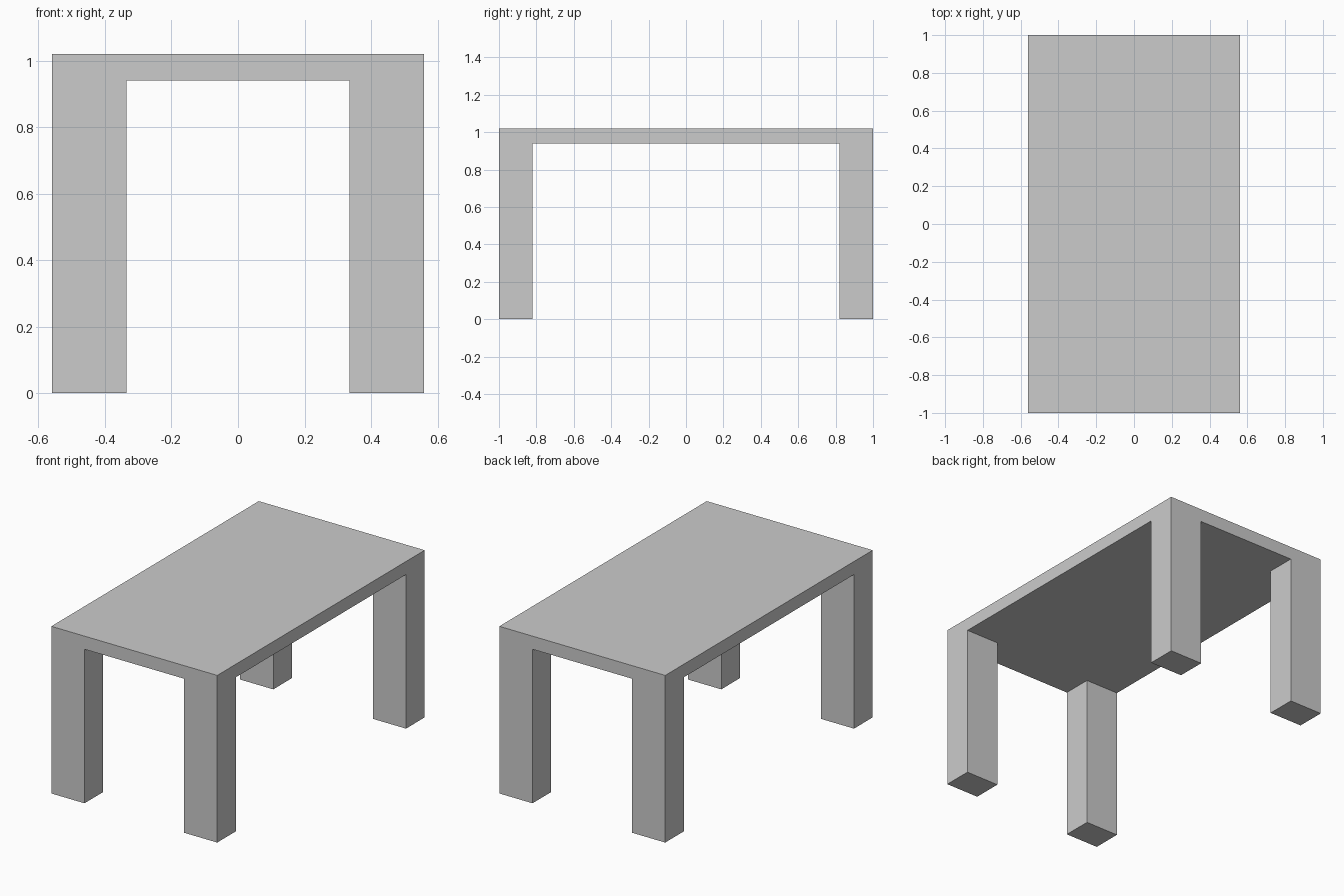
import bpy, bmesh
from mathutils import Matrix, Vector

if "Cube" in bpy.data.objects:
    bpy.data.objects.remove(bpy.data.objects["Cube"])

HALF_X, HALF_Y = 0.56, 1.0      # outer half sizes
LEG_X, LEG_Y = 0.336, 0.82      # inner faces of the legs
TOP, UNDER = 1.02, 0.94         # table top and underside heights

bm = bmesh.new()

# Table top slab
size = Matrix.Diagonal((2 * HALF_X, 2 * HALF_Y, TOP - UNDER, 1))
place = Matrix.Translation((0, 0, (TOP + UNDER) / 2))
bmesh.ops.create_cube(bm, size=1, matrix=place @ size)

# Cut lines along the inner leg faces
for axis, dist in ((Vector((1, 0, 0)), LEG_X), (Vector((0, 1, 0)), LEG_Y)):
    for side in (-1, 1):
        bmesh.ops.bisect_plane(bm, geom=bm.verts[:] + bm.edges[:] + bm.faces[:],
                               plane_co=axis * dist * side, plane_no=axis)

# Legs: extrude the four corner faces of the underside to the floor
bm.normal_update()
corners = []
for f in bm.faces:
    c = f.calc_center_median()
    if f.normal.z < -0.9 and abs(c.x) > LEG_X and abs(c.y) > LEG_Y:
        corners.append(f)
legs = bmesh.ops.extrude_face_region(bm, geom=corners)
for v in legs["geom"]:
    if isinstance(v, bmesh.types.BMVert):
        v.co.z = 0

# Merge the flat faces, leaving only real edges
bmesh.ops.dissolve_limit(bm, angle_limit=0.01, verts=bm.verts[:], edges=bm.edges[:])
bmesh.ops.recalc_face_normals(bm, faces=bm.faces[:])

mesh = bpy.data.meshes.new("table")
bm.to_mesh(mesh)
bm.free()
bpy.context.collection.objects.link(bpy.data.objects.new("table", mesh))
